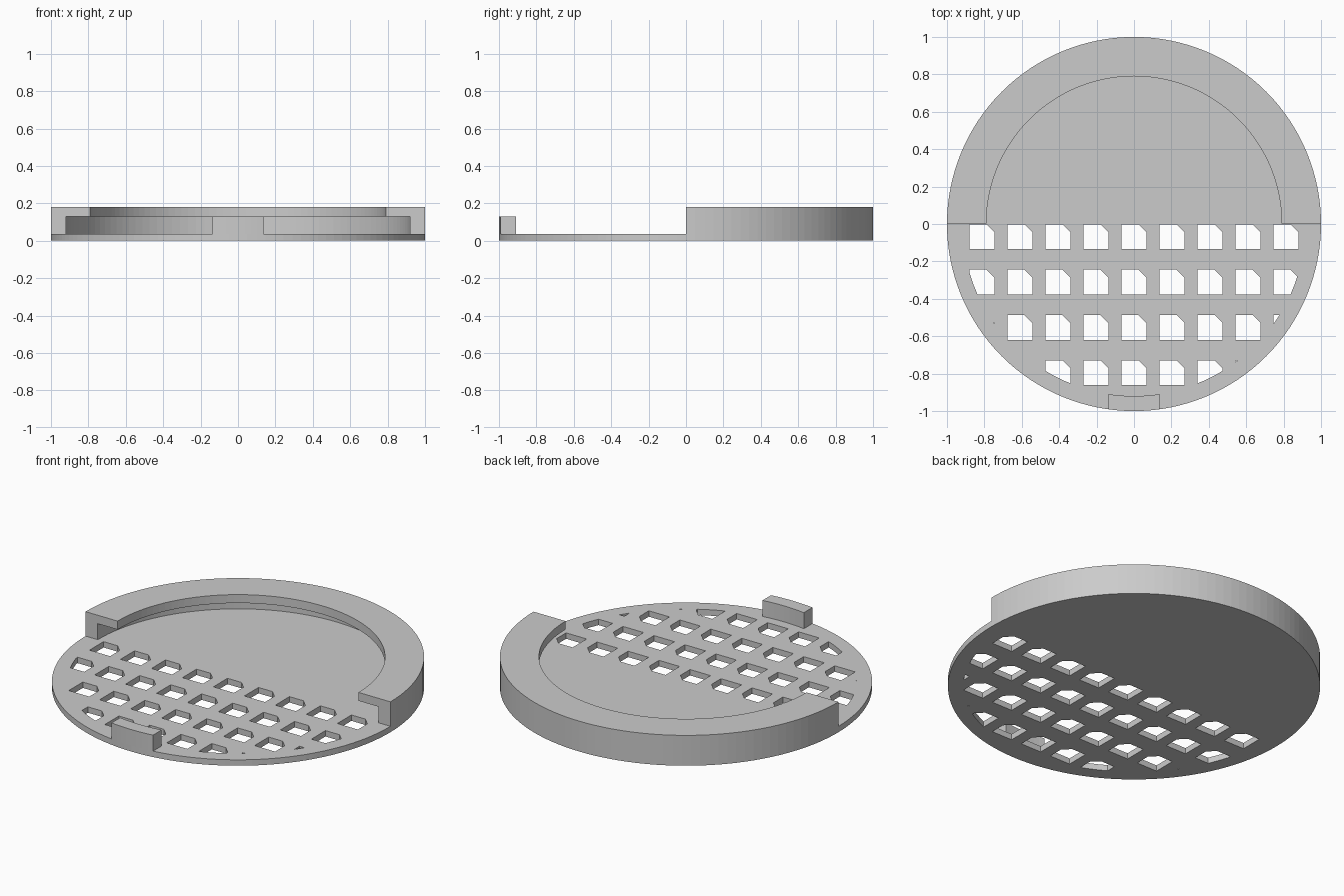
import bpy, bmesh, math
from mathutils import Vector

if "Cube" in bpy.data.objects:
    bpy.data.objects.remove(bpy.data.objects["Cube"])

SEG = 128            # segments in a full circle
FLOOR, GROOVE, TOP = 0.035, 0.13, 0.18
R_GROOVE, R_LIP, R_HOLES = 0.92, 0.79, 0.917

grey = bpy.data.materials.new("light grey")
grey.diffuse_color = (0.6, 0.6, 0.6, 1)
grey.use_nodes = True
grey.node_tree.nodes["Principled BSDF"].inputs["Base Color"].default_value = grey.diffuse_color


def finish(bm, name):
    bmesh.ops.recalc_face_normals(bm, faces=bm.faces[:])
    mesh = bpy.data.meshes.new(name)
    bm.to_mesh(mesh)
    bm.free()
    mesh.materials.append(grey)
    ob = bpy.data.objects.new(name, mesh)
    bpy.context.scene.collection.objects.link(ob)
    return ob


def revolve_half(bm, profile, side):
    """Sweep an (r, z) profile through the back (+1) or front (-1) half."""
    vs = [bm.verts.new((r, 0, z)) for r, z in profile]
    es = [bm.edges.new(p) for p in zip(vs, vs[1:])]
    bmesh.ops.spin(bm, geom=vs + es, cent=(0, 0, 0), axis=(0, 0, 1),
                   angle=side * math.pi, steps=SEG // 2)


def prism(bm, pts, z0, z1):
    """Closed prism from a 2D outline."""
    lo = [bm.verts.new((x, y, z0)) for x, y in pts]
    hi = [bm.verts.new((x, y, z1)) for x, y in pts]
    bm.faces.new(lo[::-1])
    bm.faces.new(hi)
    for i in range(len(pts)):
        j = (i + 1) % len(pts)
        bm.faces.new((lo[i], lo[j], hi[j], hi[i]))


def clip_to_circle(pts, radius, n=96):
    """Trim a convex outline to a circle, one tangent line at a time."""
    for k in range(n):
        a = 2 * math.pi * k / n
        d = Vector((math.cos(a), math.sin(a)))
        out = []
        for i, q in enumerate(pts):
            p = pts[i - 1]
            dp, dq = p.dot(d) - radius, q.dot(d) - radius
            if (dp > 0) != (dq > 0):
                out.append(p.lerp(q, dp / (dp - dq)))
            if dq <= 0:
                out.append(q)
        pts = out
    return pts


# Round base with a grooved, lipped wall around the back half
bm = bmesh.new()
wall = [(1, FLOOR), (1, TOP), (R_LIP, TOP), (R_LIP, GROOVE),
        (R_GROOVE, GROOVE), (R_GROOVE, FLOOR)]
revolve_half(bm, [(0, 0), (1, 0)] + wall + [(0, FLOOR)], 1)
revolve_half(bm, [(0, 0), (1, 0), (1, FLOOR), (R_GROOVE, FLOOR), (0, FLOOR)], -1)
for s in (-1, 1):    # wall ends
    bm.faces.new([bm.verts.new((s * r, 0, z)) for r, z in wall])
bmesh.ops.remove_doubles(bm, verts=bm.verts[:], dist=1e-4)
bmesh.ops.dissolve_limit(bm, angle_limit=math.radians(1),
                         verts=bm.verts[:], edges=bm.edges[:])
base = finish(bm, "base_with_back_wall")

# Grid of chamfered square holes through the front half
bm = bmesh.new()
W, CH = 0.135, 0.043
for row in range(4):
    y1 = -0.002 - 0.2425 * row
    y0 = y1 - W + 0.003
    for col in range(-4, 5):
        x0 = 0.2032 * col - W / 2
        x1 = x0 + W
        outline = [Vector(p) for p in ((x0, y0), (x1, y0), (x1, y1 - CH),
                                       (x1 - CH, y1), (x0, y1))]
        outline = clip_to_circle(outline, R_HOLES)
        if len(outline) > 2:
            prism(bm, outline, -0.05, FLOOR + 0.03)
cutter = finish(bm, "hole_cutter")
cutter.hide_render = True

mod = base.modifiers.new("holes", 'BOOLEAN')
mod.operation = 'DIFFERENCE'
mod.solver = 'EXACT'
mod.object = cutter
bpy.context.view_layer.objects.active = base
bpy.ops.object.modifier_apply(modifier=mod.name)
bpy.data.objects.remove(cutter)

# Small curved stop on the front rim
bm = bmesh.new()
HALF = 0.136
xs = [HALF * (i / 4 - 1) for i in range(9)]
outer = [(x, -math.sqrt(1 - x * x)) for x in xs]
inner = [(x, -math.sqrt(R_GROOVE ** 2 - x * x)) for x in reversed(xs)]
prism(bm, outer + inner, FLOOR, GROOVE)
finish(bm, "front_stop")
